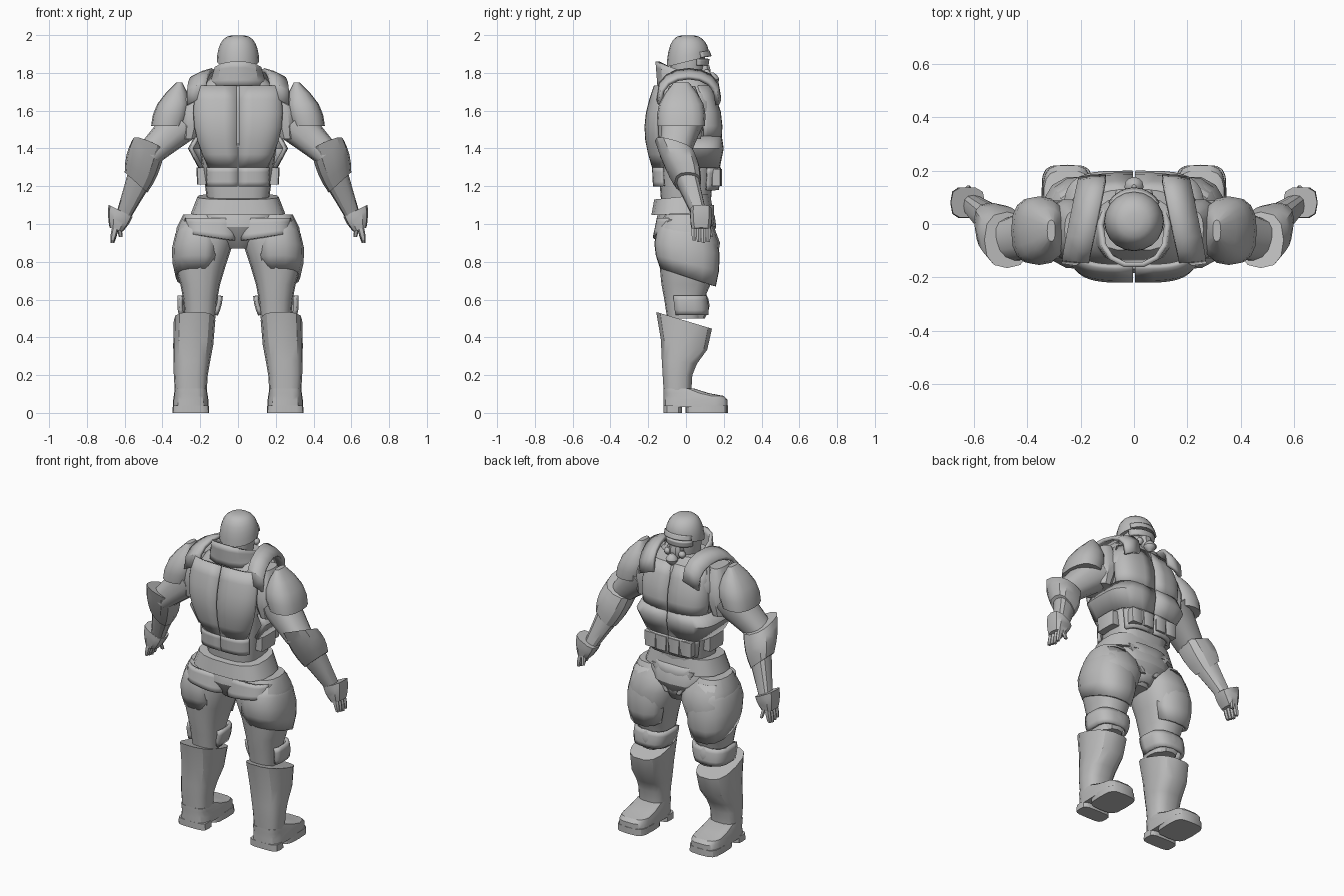
import bpy
from math import cos, sin, pi, radians, copysign

if "Cube" in bpy.data.objects:
    bpy.data.objects.remove(bpy.data.objects["Cube"], do_unlink=True)

shade = (.5, .5, .5, 1)
grey = bpy.data.materials.new("plain grey")
grey.use_nodes = True
grey.diffuse_color = shade
grey.node_tree.nodes["Principled BSDF"].inputs["Base Color"].default_value = shade
parts = []

# Landmarks: heights up the body, and sideways position of leg and foot
ANKLE, KNEE, HIP, BELT, WAIST, RIBS, CHEST, SHOULDER = .13, .57, .9, 1.1, 1.2, 1.3, 1.45, 1.73
LEG, FOOT, PALM, SEAM = .2, .25, .08, 89.98


def grid(name, rows, closed=False, thick=0, mirror=True):
    """Skin rows of points; closed rows get end caps, open ones get thickness."""
    n = len(rows[0])
    verts = [point for row in rows for point in row]
    faces = []
    for start in range(0, len(verts) - n, n):
        for j in range(n if closed else n - 1):
            k = (j + 1) % n
            faces.append((start + j, start + k, start + n + k, start + n + j))
    if closed:
        faces.append(tuple(reversed(range(n))))
        faces.append(tuple(range(len(verts) - n, len(verts))))
    mesh = bpy.data.meshes.new(name)
    mesh.from_pydata(verts, [], faces)
    mesh.materials.append(grey)
    part = bpy.data.objects.new(name, mesh)
    bpy.context.collection.objects.link(part)
    if thick:
        solidify = part.modifiers.new("thickness", "SOLIDIFY")
        solidify.thickness, solidify.offset = thick, 0
    if mirror:
        part.modifiers.new("mirror", "MIRROR").use_mirror_merge = False
    parts.append(part)


def complete(ring):
    return (tuple(ring) + (0, 0))[:7]


def barrel(bottom, top, swell=0, steps=4):
    """Blend two rings (x, y, z, radius x, radius y, slope y, slope x), swelling between."""
    rings = []
    for i in range(steps + 1):
        t = i / steps
        ring = [a + (b - a) * t for a, b in zip(complete(bottom), complete(top))]
        ring[3] += swell * sin(pi * t)
        ring[4] += swell * sin(pi * t)
        rings.append(ring)
    return rings


def outline(ring, sides, power, start, end):
    """Rounded-box cross-section, tilted by its slopes."""
    x, y, z, rx, ry, slope_y, slope_x = complete(ring)
    points = []
    for j in range(sides):
        a = start + (end - start) * j / (sides - 1)
        dx = rx * copysign(abs(cos(a)) ** (2 / power), cos(a))
        dy = ry * copysign(abs(sin(a)) ** (2 / power), sin(a))
        points.append((x + dx, y + dy, z + slope_y * dy + slope_x * dx))
    return points


def loft(name, rings, sides=14, power=2.5, mirror=True):
    rows = [outline(r, sides + 1, power, 0, 2 * pi)[:-1] for r in rings]
    grid(name, rows, True, mirror=mirror)


def shell(name, rings, start, end, thick=.02, power=3, mirror=True):
    """Armour plate wrapped part of the way round, angles from the left towards the front."""
    rows = [outline(r, 12, power, radians(start), radians(end)) for r in rings]
    grid(name, rows, thick=thick, mirror=mirror)


def box(name, x, y, z, rx, ry, height):
    loft(name, barrel((x, y, z, rx * .9, ry), (x, y, z + height, rx, ry), steps=1), 12, 7)


def ball(name, x, y, z, radius, mirror):
    """Small rounded bead built from sine-swollen rings."""
    loft(name, barrel((x, y, z - radius, .008, .008), (x, y, z + radius, .008, .008),
                      radius - .008, 6), 12, 2, mirror)


# Torso
loft("torso", barrel((0, 0, BELT, .16, .13), (0, 0, CHEST, .21, .16))
     + barrel((0, 0, 1.6, .25, .16), (0, 0, SHOULDER + .05, .14, .1), .02), 20, 3, False)
loft("shoulder_muscle", barrel((.26, -.02, CHEST, .05, .1), (.22, -.02, SHOULDER, .04, .07), .03))

# Back, chest and waist armour, split down the middle
shell("back_plate", barrel((0, 0, RIBS, .16, .17), (0, 0, SHOULDER, .23, .16), .045, 6),
      -SEAM, -30, power=4)
shell("back_waist_plate", barrel((0, 0, WAIST, .17, .165), (0, 0, RIBS, .17, .17)),
      -SEAM, -30, power=4)
shell("chest_plate", barrel((0, 0, CHEST, .21, .18), (0, 0, SHOULDER, .18, .12), .025),
      15, SEAM, power=4)
shell("rib_plate", barrel((0, 0, RIBS, .2, .17), (0, 0, 1.4, .255, .19), steps=1)
      + [(0, 0, CHEST + .01, .22, .18)], -20, SEAM, power=4)
shell("belly_plate", barrel((0, 0, WAIST - .02, .16, .165), (0, 0, RIBS, .18, .175)),
      25, SEAM, power=4)
box("side_pouch", .19, 0, WAIST + .01, .03, .07, .09)
box("front_pouch", .125, .16, WAIST, .04, .025, .09)
box("buckle_pouch", .045, .17, WAIST, .038, .02, .09)

# Belt, pelvis and groin guard
loft("belt", barrel((0, -.02, BELT - .045, .25, .165, .05), (0, -.02, BELT + .045, .215, .15, .1)),
     18, 2.8, False)
loft("pelvis", barrel((0, 0, .87, .07, .08), (0, 0, BELT, .2, .12), .06), 16, mirror=False)
shell("groin_guard", barrel((0, .02, HIP - .02, .04, .09), (0, 0, BELT, .16, .14), .01),
      10, 170, mirror=False)
loft("groin_strap", barrel((.04, .12, HIP + .02, .015, .02), (.13, .115, BELT - .02, .02, .02)), 8, 5)
shell("seat_panel", barrel((.14, -.01, HIP + .03, .14, .155, 0, .15), (.14, -.01, 1.03, .14, .135)),
      -140, -25)

# Legs
loft("thigh", [(LEG, -.01, .5, .08, .09), (LEG, -.01, .6, .09, .105), (LEG, 0, .68, .105, .13),
               (LEG, .01, .78, .135, .15), (.18, .01, HIP, .155, .17), (.175, 0, .98, .15, .15),
               (.19, 0, 1.05, .1, .11)], 16)
shell("thigh_guard", barrel((LEG + .01, .01, .72, .11, .14, -.35), (LEG, 0, 1.02, .09, .12), .035),
      -125, 150, power=2.5)
shell("knee_guard", barrel((LEG + .01, .01, KNEE - .05, .095, .1), (LEG, 0, KNEE + .05, .11, .1),
                           .005), -30, 205)
loft("knee_cap", barrel((LEG, .06, KNEE - .07, .05, .04), (LEG, .06, KNEE + .07, .04, .04), .025), 8)
loft("boot_shaft", [(FOOT, -.045, ANKLE - .01, .085, .075), (FOOT, -.045, .2, .09, .08),
                    (.245, -.035, .27, .097, .095, -.1), (.237, -.01, .36, .106, .125, -.2),
                    (.23, -.01, .49, .11, .15, -.3)], 14, 2.8)

# Feet, with a heel gap in the sole
loft("foot", [(FOOT, .05, .03, .095, .17), (FOOT, .05, .07, .093, .17),
              (FOOT, .04, .09, .09, .16), (FOOT, 0, .105, .088, .12),
              (FOOT, -.04, ANKLE, .083, .08)], 18, 4)
for name, y, length in ("heel", -.07, .05), ("sole", .11, .112):
    loft(name, barrel((FOOT, y, 0, .097, length), (FOOT, y, .04, .095, length), steps=1), 16, 4)

# Arms
loft("shoulder_guard", barrel((.37, -.025, 1.52, .09, .125), (.31, -.025, 1.75, .015, .04), .035), 16)
loft("upper_arm", barrel((.47, -.06, 1.37, .055, .08, 0, .8), (.29, -.02, 1.54, .075, .11, 0, 1)))
loft("elbow_guard", barrel((.54, .01, 1.22, .06, .07, 0, .9), (.475, -.06, 1.41, .085, .105, -.3, .4),
                           .01), 12)
loft("forearm", barrel((.605, .07, 1.05, .035, .04, 0, .6), (.52, 0, 1.25, .055, .065, 0, .9)), 12)

# Hands
loft("glove_cuff", barrel((.645, PALM, .97, .035, .05, 0, .3), (.622, PALM, 1.07, .064, .058, 0, .5),
                          .005), 10, 3)
for number, name in enumerate(("index", "middle", "ring", "little")):
    y = PALM + .025 * (1.5 - number)
    tip = .9 + .006 * abs(number - 1)
    loft(name + "_finger", barrel((.665, y, tip, .01, .01), (.65, y, .98, .017, .013), .003), 6)
loft("thumb", barrel((.62, .135, .93, .01, .01), (.635, .11, 1.01, .016, .016)), 6)

# Straps arching over the shoulders, splayed outward towards the back
strap = []
for i in range(9):
    y = .015 - .16 * cos(pi * i / 8)
    z = 1.67 + .145 * max(sin(pi * i / 8), 0) ** .7
    lean = .03 - .2 * y
    strap.append([(.11 + lean, y, z), (.16 + lean, y, z - .015), (.21 + lean, y * .95, z - .04)])
grid("shoulder_strap", strap, thick=.022)

# Collar, head and helmet
shell("collar", barrel((0, -.01, SHOULDER, .15, .135), (0, -.02, 1.805, .122, .135, -.42)),
      -240, 60, power=2.3, mirror=False)
loft("head", barrel((0, 0, 1.7, .07, .07), (0, .01, 1.93, .09, .09), .01), 16, 2.2, False)
dome = []
for i in range(7):
    a = radians(14 * i)
    radius = .112 * cos(a) ** .6
    dome.append((0, .01, 1.86 + .14 * sin(a), radius, radius, .25 * cos(a) ** 4))
loft("helmet", dome, 20, 2, False)
shell("helmet_brim", barrel((0, .01, 1.87, .112, .122, .15), (0, .01, 1.9, .11, .11, .15)),
      35, 145, .01, 2, False)

# Goggles and breathing mask
shell("goggles", barrel((0, .01, 1.84, .088, .1), (0, .01, 1.875, .095, .105)),
      25, 155, power=2.3, mirror=False)
loft("mask", barrel((0, .08, 1.755, .03, .04), (0, .08, 1.84, .04, .045), .01), 10, mirror=False)
ball("mask_filter", 0, .14, 1.765, .036, False)
ball("mask_side_valve", .05, .11, 1.795, .022, True)

# Smooth shading with crisp armour edges
bpy.ops.object.select_all(action="DESELECT")
for part in parts:
    part.select_set(True)
bpy.context.view_layer.objects.active = parts[0]
bpy.ops.object.shade_smooth_by_angle(angle=radians(32))
